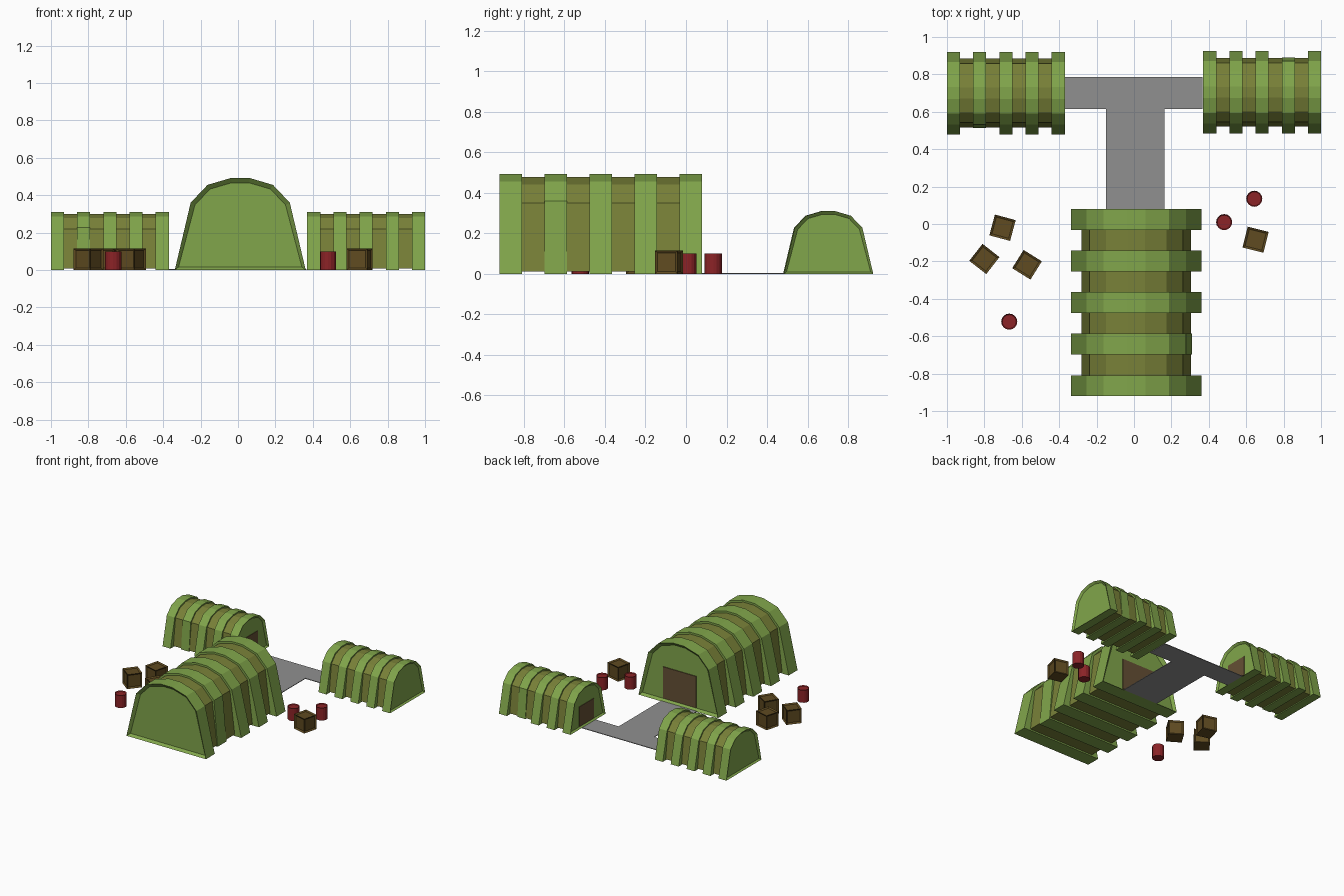
import bpy, bmesh, math
from mathutils import Matrix

if "Cube" in bpy.data.objects:
    bpy.data.objects.remove(bpy.data.objects["Cube"])


def mat(name, rgb):
    m = bpy.data.materials.new(name)
    m.diffuse_color = (*rgb, 1)
    m.use_nodes = True
    m.node_tree.nodes["Principled BSDF"].inputs["Base Color"].default_value = m.diffuse_color
    return m


GREEN = mat("green_canvas", (0.22, 0.38, 0.07))
OLIVE = mat("olive_canvas", (0.19, 0.22, 0.04))
BROWN = mat("door_brown", (0.13, 0.08, 0.035))
WOOD = mat("crate_wood", (0.115, 0.07, 0.015))
RED = mat("barrel_red", (0.26, 0.017, 0.02))
GREY = mat("path_grey", (0.28, 0.28, 0.28))


def finish(bm, name, mats, matrix=Matrix()):
    bmesh.ops.recalc_face_normals(bm, faces=bm.faces[:])
    me = bpy.data.meshes.new(name)
    bm.to_mesh(me)
    bm.free()
    for m in mats:
        me.materials.append(m)
    ob = bpy.data.objects.new(name, me)
    ob.matrix_world = matrix
    bpy.context.collection.objects.link(ob)
    return ob


def mirrored(half):
    return half + [(-x, z) for x, z in reversed(half)]


# Half cross-sections of the arched tent: raised ribs and recessed canvas
RIB = mirrored([(0.35, 0), (0.265, 0.36), (0.175, 0.455), (0.05, 0.492)])
CANVAS = mirrored([(0.292, 0.012), (0.25, 0.35), (0.163, 0.442), (0.046, 0.477)])
PITCH = 1.0 / 9


def tent(prefix, matrix):
    bm = bmesh.new()
    rings = []
    for i in range(9):
        for j in (i, i + 1):
            prof = list(CANVAS if i % 2 else RIB)
            if i == 2:
                prof[0] = (0.297, 0)  # one rib foot is tucked in
            rings.append([bm.verts.new((x, -0.5 + j * PITCH, z)) for x, z in prof])
    n = len(RIB)
    for k in range(len(rings) - 1):
        a, b = rings[k], rings[k + 1]
        for v in range(n):
            w = (v + 1) % n
            f = bm.faces.new((a[v], a[w], b[w], b[v]))
            f.material_index = 1 if k % 4 == 2 else 0
    caps = [bm.faces.new(rings[0]), bm.faces.new(rings[-1])]
    bmesh.ops.recalc_face_normals(bm, faces=bm.faces[:])
    # End walls set back inside a rim
    bmesh.ops.inset_individual(bm, faces=caps, thickness=0.026, depth=-0.022)
    finish(bm, prefix + "_tent", [GREEN, OLIVE], matrix)

    # Door on the end wall
    bm = bmesh.new()
    bmesh.ops.create_cube(bm, size=1, matrix=Matrix.Translation((0, 0.475, 0.145))
                          @ Matrix.Diagonal((0.29, 0.018, 0.25, 1)))
    finish(bm, prefix + "_door", [BROWN], matrix)


def place(x, y, deg=0, s=1):
    return (Matrix.Translation((x, y, 0)) @ Matrix.Rotation(math.radians(deg), 4, 'Z')
            @ Matrix.Scale(s, 4))


tent("main", place(0.012, -0.42))
tent("left", place(-0.685, 0.70, -90, 0.63))
tent("right", place(0.685, 0.704, 90, 0.63))

# T-shaped path joining the three doors
bm = bmesh.new()
outline = [(-0.37, 0.785), (-0.37, 0.615), (-0.15, 0.615), (-0.15, 0.08),
           (0.162, 0.08), (0.162, 0.615), (0.365, 0.615), (0.365, 0.785)]
face = bm.faces.new([bm.verts.new((x, y, 0)) for x, y in outline])
ext = bmesh.ops.extrude_face_region(bm, geom=[face], use_keep_orig=True)
bmesh.ops.translate(bm, vec=(0, 0, 0.005),
                    verts=[g for g in ext["geom"] if isinstance(g, bmesh.types.BMVert)])
finish(bm, "path", [GREY])

# Crates with framed sides and top
for i, (x, y, deg) in enumerate([(-0.703, -0.02, -15), (-0.80, -0.187, -38),
                                 (-0.572, -0.218, -32), (0.65, -0.084, -14)]):
    bm = bmesh.new()
    bmesh.ops.create_cube(bm, size=0.115, matrix=Matrix.Translation((0, 0, 0.0575)))
    bm.normal_update()
    sides = [f for f in bm.faces if f.normal.z > -0.5]
    bmesh.ops.inset_individual(bm, faces=sides, thickness=0.016, depth=-0.008)
    finish(bm, f"crate_{i + 1}", [WOOD], place(x, y, deg))

# Barrels with a sunken lid
for i, (x, y) in enumerate([(-0.667, -0.522), (0.482, 0.01), (0.643, 0.135)]):
    bm = bmesh.new()
    bmesh.ops.create_cone(bm, cap_ends=True, segments=16, radius1=0.043, radius2=0.043,
                          depth=0.1, matrix=Matrix.Translation((0, 0, 0.05)))
    bm.normal_update()
    lid = [f for f in bm.faces if f.normal.z > 0.5]
    bmesh.ops.inset_individual(bm, faces=lid, thickness=0.006, depth=-0.006)
    finish(bm, f"barrel_{i + 1}", [RED], place(x, y))
